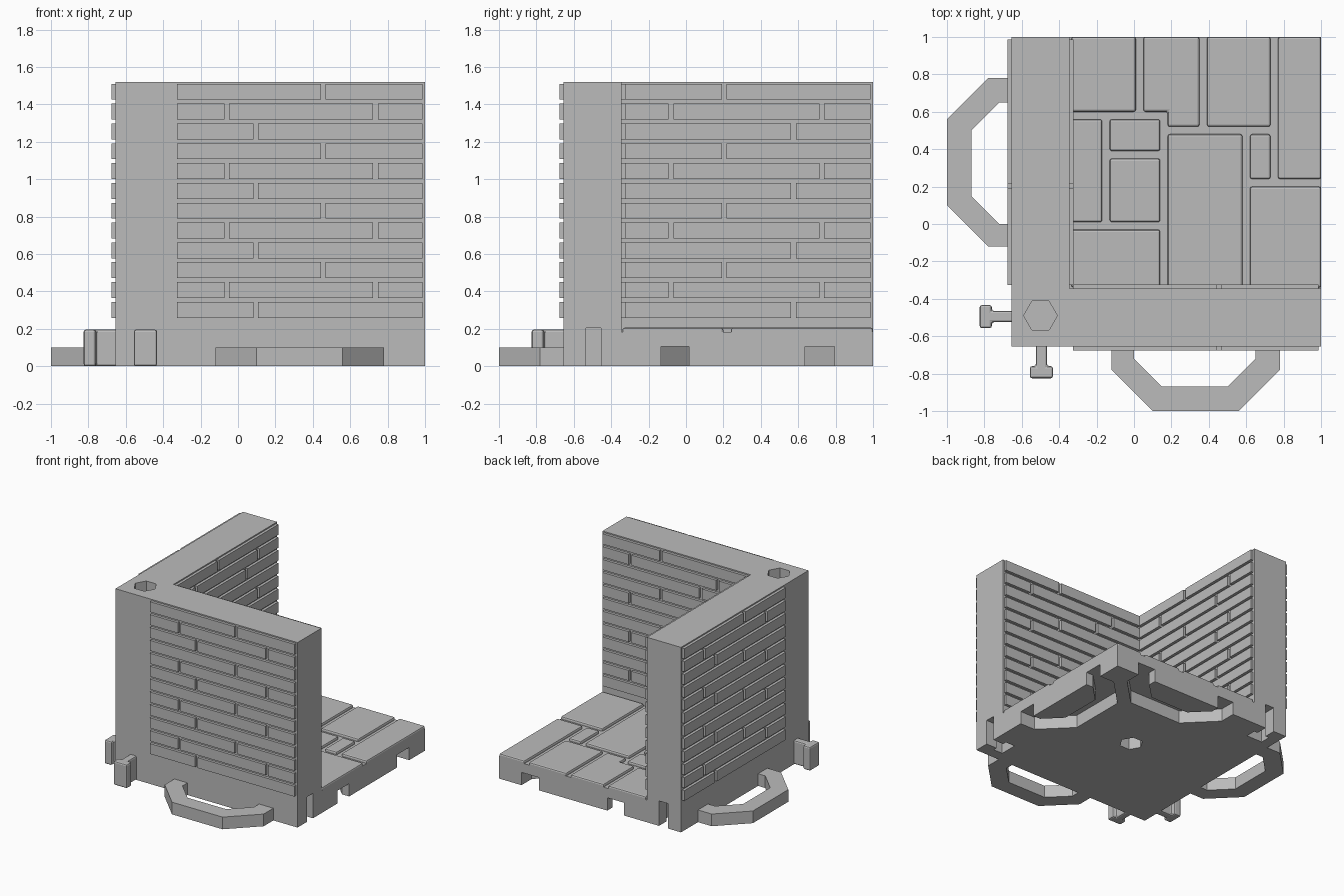
import bpy, bmesh, math

cube = bpy.data.objects.get("Cube")
if cube:
    bpy.data.objects.remove(cube, do_unlink=True)

grey = bpy.data.materials.new("stone_grey")
grey.use_nodes = True
COLOUR = (0.5, 0.5, 0.5, 1)
grey.diffuse_color = COLOUR
grey.node_tree.nodes["Principled BSDF"].inputs["Base Color"].default_value = COLOUR

OUT, IN = -0.655, -0.345      # outer and inner wall planes
TOP = 1.52


def prisms(name, parts):
    """One object from a list of (outline, z0, z1) extrusions."""
    bm = bmesh.new()
    for outline, z0, z1 in parts:
        face = bm.faces.new([bm.verts.new((x, y, z0)) for x, y in outline])
        grown = bmesh.ops.extrude_face_region(bm, geom=[face])["geom"]
        top = [v for v in grown if isinstance(v, bmesh.types.BMVert)]
        bmesh.ops.translate(bm, verts=top, vec=(0, 0, z1 - z0))
    bmesh.ops.recalc_face_normals(bm, faces=bm.faces)
    mesh = bpy.data.meshes.new(name)
    bm.to_mesh(mesh)
    bm.free()
    mesh.materials.append(grey)
    obj = bpy.data.objects.new(name, mesh)
    bpy.context.scene.collection.objects.link(obj)
    return obj


def rect(x0, x1, y0, y1):
    return [(x0, y0), (x1, y0), (x1, y1), (x0, y1)]


def hexagon(cx, cy, r=0.09):
    return [(cx + r * math.cos(i * math.pi / 3), cy + r * math.sin(i * math.pi / 3))
            for i in range(6)]


def bevel(obj, width, segments):
    mod = obj.modifiers.new("soft_edges", "BEVEL")
    mod.width, mod.segments = width, segments
    mod.limit_method = "ANGLE"


def carve(obj, parts):
    """Cut prisms out of an object and bake the result."""
    cutter = prisms(obj.name + "_cutter", parts)
    cutter.hide_render = True
    mod = obj.modifiers.new("cut", "BOOLEAN")
    mod.operation, mod.solver, mod.object = "DIFFERENCE", "EXACT", cutter
    bpy.context.view_layer.update()
    graph = bpy.context.evaluated_depsgraph_get()
    baked = bpy.data.meshes.new_from_object(obj.evaluated_get(graph))
    obj.modifiers.clear()
    obj.data = baked
    bpy.data.objects.remove(cutter, do_unlink=True)


# Outlines as (position along edge, distance from edge); g is clearance
def loop_outline(g=0):
    outer = [(-0.12 - g, -0.01), (-0.12 - g, 0.125 + g / 2), (0.1 - g / 2, 0.345 + g),
             (0.56 + g / 2, 0.345 + g), (0.78 + g, 0.125 + g / 2), (0.78 + g, -0.01)]
    inner = [(0.65 - g, -0.01), (0.65 - g, 0.065), (0.5, 0.215 - g),
             (0.15, 0.215 - g), (g, 0.065), (g, -0.01)]
    return outer + inner


def clip_outline(g=0):
    s, h, c = 0.03 + g, 0.062 + g, -0.495
    neck, end = 0.105 - g, 0.17 + g
    return [(c - s, -0.02), (c - s, neck), (c - h, neck), (c - h, end),
            (c + h, end), (c + h, neck), (c + s, neck), (c + s, -0.02)]


def on_front(pts):
    return [(u, OUT - d) for u, d in pts]


def on_right(pts):
    return [(1 - d, u) for u, d in pts]


def swap(pts):
    """Mirror across the diagonal: front <-> left, right <-> back."""
    return [(y, x) for x, y in pts]


# Corner wall with clip slots at both ends and a hexagonal socket on top
wall = prisms("corner_wall", [([(OUT, OUT), (1, OUT), (1, IN), (IN, IN),
                                (IN, 1), (OUT, 1)], 0, TOP)])
slot = on_right(clip_outline(0.01))
carve(wall, [(slot, -0.1, 0.205), (swap(slot), -0.1, 0.205),
             (hexagon(-0.5, -0.49), TOP - 0.12, TOP + 0.1)])

# Floor slab with loop-shaped grooves and a socket underneath
floor = prisms("floor_slab", [(rect(IN, 1, IN, 1), 0, 0.183)])
groove = on_right(loop_outline(0.015))
carve(floor, [(groove, -0.1, 0.105), (swap(groove), -0.1, 0.105),
              (hexagon(0.17, 0.17), -0.1, 0.12)])

# Paving stones
stones = [(-0.335, 0.01, 0.60, 1), (0.39, 0.73, 0.52, 1), (0.77, 1, 0.24, 1),
          (-0.335, -0.17, 0.01, 0.56), (-0.13, 0.14, 0.39, 0.56),
          (-0.13, 0.14, 0.01, 0.35), (0.18, 0.58, -0.34, 0.48),
          (0.62, 0.73, 0.24, 0.48), (0.62, 1, -0.34, 0.20),
          (-0.335, 0.14, -0.34, -0.03)]
outlines = [rect(*s) for s in stones]
outlines.append([(0.05, 0.60), (0.18, 0.60), (0.18, 0.52), (0.35, 0.52), (0.35, 1), (0.05, 1)])
paving = prisms("paving_stones", [(o, 0.165, 0.206) for o in outlines])
bevel(paving, 0.012, 2)


# Brick courses: three joint patterns repeat up the wall
def bricks(name, patterns, plane, flip):
    parts = []
    for row in range(12):
        z1 = 1.51 - 0.106 * row
        joints = patterns[row % 3]
        starts = [-0.327] + [j + 0.0125 for j in joints]
        ends = [j - 0.0125 for j in joints] + [0.986]
        for a, b in zip(starts, ends):
            o = rect(a, b, plane - 0.022, plane + 0.022)
            parts.append((swap(o) if flip else o, z1 - 0.085, z1))
    prisms(name, parts)


front_joints = [(0.455,), (-0.06, 0.735), (0.095,)]
left_joints = [(0.205,), (-0.08, 0.725), (0.575,)]
for side, plane in (("outer", OUT), ("inner", IN)):
    bricks("front_bricks_" + side, front_joints, plane, False)
    bricks("left_bricks_" + side, left_joints, plane, True)

# Connecting loops and clips on the front and the side wall
loop = on_front(loop_outline())
clip = on_front(clip_outline())
for side, place in (("front", list), ("side", swap)):
    prisms(side + "_loop", [(place(loop), 0, 0.1)])
    bevel(prisms(side + "_clip", [(place(clip), 0, 0.196)]), 0.012, 2)
